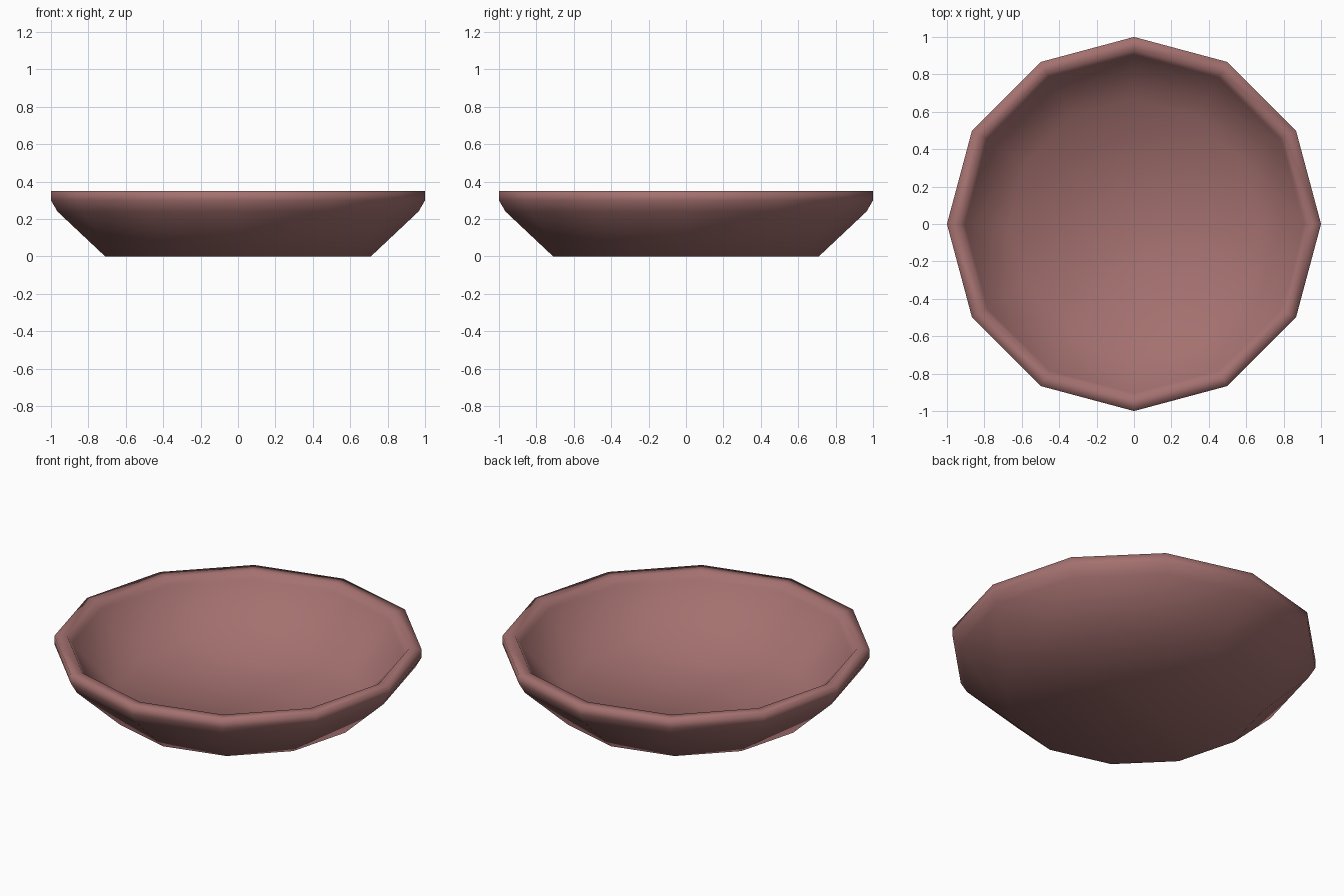
import bpy, bmesh, math

if "Cube" in bpy.data.objects:
    bpy.data.objects.remove(bpy.data.objects["Cube"])

SIDES = 12
# (radius, height) from the base edge, up the outside, over the lip, down the inside
PROFILE = [(0.71, 0.0), (0.965, 0.24), (1.0, 0.30), (1.0, 0.35),
           (0.93, 0.35), (0.905, 0.31), (0.67, 0.06)]

bm = bmesh.new()
rings = []
for r, z in PROFILE:
    rings.append([bm.verts.new((r * math.cos(2 * math.pi * i / SIDES),
                                r * math.sin(2 * math.pi * i / SIDES), z))
                  for i in range(SIDES)])

# walls and lip
for a, b in zip(rings, rings[1:]):
    for i in range(SIDES):
        j = (i + 1) % SIDES
        bm.faces.new((a[i], a[j], b[j], b[i]))

# underside and inner floor
bm.faces.new(rings[0][::-1])
bm.faces.new(rings[-1])
for f in bm.faces:
    f.smooth = True
bmesh.ops.recalc_face_normals(bm, faces=bm.faces)

mesh = bpy.data.meshes.new("bowl")
bm.to_mesh(mesh)
bm.free()
bowl = bpy.data.objects.new("bowl", mesh)
bpy.context.collection.objects.link(bowl)

# dusty red clay
mat = bpy.data.materials.new("clay")
mat.diffuse_color = (0.37, 0.165, 0.16, 1)
mat.use_nodes = True
mat.node_tree.nodes["Principled BSDF"].inputs["Base Color"].default_value = mat.diffuse_color
mesh.materials.append(mat)
